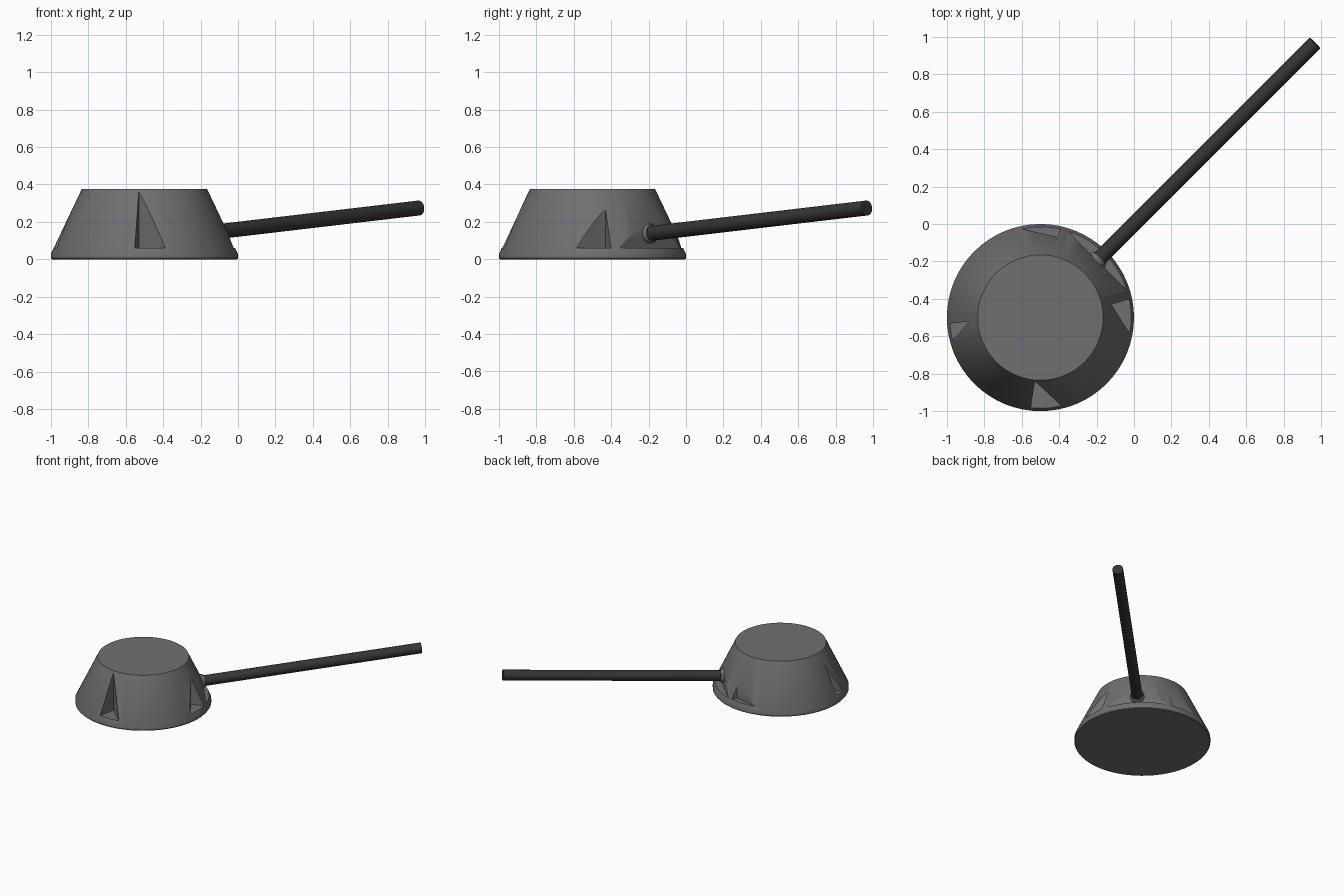
import bpy, bmesh, math
from mathutils import Vector

old = bpy.data.objects.get("Cube")
if old:
    bpy.data.objects.remove(old, do_unlink=True)


def material(name, rgb):
    mat = bpy.data.materials.new(name)
    mat.use_nodes = True
    mat.diffuse_color = (*rgb, 1)
    mat.node_tree.nodes["Principled BSDF"].inputs["Base Color"].default_value = (*rgb, 1)
    return mat


armour = material("armour grey", (0.16, 0.16, 0.165))
gunmetal = material("dark gunmetal", (0.035, 0.035, 0.035))
centre = Vector((-0.5, -0.5, 0))


def add_object(name, bm, mat=None):
    bmesh.ops.recalc_face_normals(bm, faces=bm.faces)
    mesh = bpy.data.meshes.new(name)
    bm.to_mesh(mesh)
    bm.free()
    obj = bpy.data.objects.new(name, mesh)
    bpy.context.collection.objects.link(obj)
    if mat:
        mesh.materials.append(mat)
    return obj


def select(obj):
    bpy.ops.object.select_all(action="DESELECT")
    obj.select_set(True)
    bpy.context.view_layer.objects.active = obj


def smooth(obj):
    select(obj)
    bpy.ops.object.shade_smooth_by_angle(angle=math.radians(30))


def lathe(name, profile, sides, mat):
    """Closed turned solid from (radius, height) rings."""
    bm = bmesh.new()
    rings = [[bm.verts.new((r * math.cos(math.tau * i / sides),
                            r * math.sin(math.tau * i / sides), z))
              for i in range(sides)] for r, z in profile]
    for a, b in zip(rings, rings[1:]):
        for i in range(sides):
            j = (i + 1) % sides
            bm.faces.new((a[i], a[j], b[j], b[i]))
    bm.faces.new(rings[0])
    bm.faces.new(rings[-1])
    return add_object(name, bm, mat)


def cut_prism(target, outline, floor):
    """Cut an upright prism, open above its floor, out of the target."""
    bm = bmesh.new()
    base = bm.faces.new([bm.verts.new((x, y, floor)) for x, y in outline])
    top = bmesh.ops.extrude_face_region(bm, geom=[base])["geom"]
    verts = [v for v in top if isinstance(v, bmesh.types.BMVert)]
    bmesh.ops.translate(bm, verts=verts, vec=(0, 0, 1))
    cutter = add_object("notch_cutter", bm)
    cutter.hide_render = True
    select(target)
    mod = target.modifiers.new("notch", "BOOLEAN")
    mod.operation = "DIFFERENCE"
    mod.solver = "EXACT"
    mod.object = cutter
    bpy.ops.object.modifier_apply(modifier=mod.name)
    bpy.data.objects.remove(cutter, do_unlink=True)


# Conical turret with a thin upright rim
turret = lathe("turret_body", [(0.495, 0), (0.5, 0.006), (0.5, 0.028), (0.335, 0.375)], 64, armour)
turret.location = centre
bpy.context.view_layer.update()

# Vision notches: inner corner and the two ends of its walls
notches = [
    ((-0.53, -0.84), (-0.55, -0.97), (-0.40, -0.96)),
    ((-0.12, -0.43), (-0.02, -0.40), (-0.02, -0.59)),
    ((-0.41, -0.07), (-0.39, -0.03), (-0.60, -0.025)),
    ((-0.88, -0.52), (-0.97, -0.53), (-0.95, -0.60)),
]
for corner, *ends in notches:
    c = Vector(corner)
    cut_prism(turret, [c] + [c + 2 * (Vector(e) - c) for e in ends], 0.06)

# Flat gun seat facing the barrel direction
out = Vector((1, 1)).normalized()
side = Vector((-out.y, out.x))
seat = [centre.xy + out * d + side * s
        for d, s in ((0.43, -0.3), (0.7, -0.3), (0.7, 0.3), (0.43, 0.3))]
cut_prism(turret, seat, 0.06)
smooth(turret)

# Barrel and its collar, rising gently along the diagonal
breech = Vector((-0.24, -0.24, 0.132))
muzzle = Vector((0.967, 0.967, 0.274))
axis = muzzle - breech
turn = axis.to_track_quat("Z", "Y")


def along_gun(name, profile, mat):
    obj = lathe(name, profile, 24, mat)
    obj.rotation_mode = "QUATERNION"
    obj.rotation_quaternion = turn
    obj.location = breech
    smooth(obj)
    return obj


along_gun("gun_barrel", [(0.04, 0), (0.04, axis.length)], gunmetal)
along_gun("barrel_collar", [(0.052, 0), (0.052, 0.075), (0.046, 0.085)], armour)
